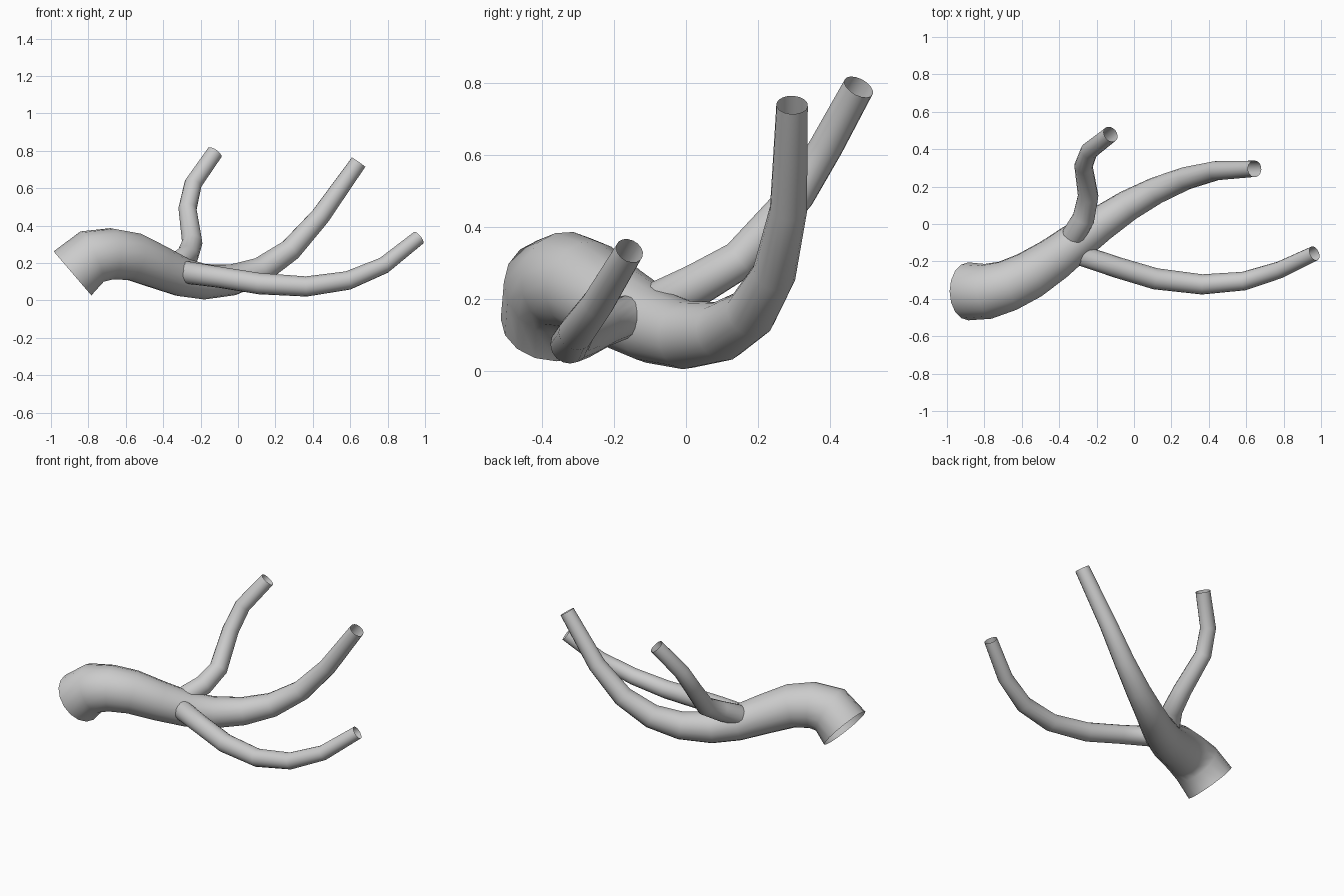
import bpy
import math

cube = bpy.data.objects.get("Cube")
if cube:
    bpy.data.objects.remove(cube, do_unlink=True)

# One plain grey for the whole branch
grey = bpy.data.materials.new("plain grey")
grey.use_nodes = True
colour = (0.6, 0.6, 0.6, 1.0)
grey.diffuse_color = colour
grey.node_tree.nodes["Principled BSDF"].inputs["Base Color"].default_value = colour


def tapered_tube(name, path):
    """Open-ended tube through (x, y, z, radius) points."""
    curve = bpy.data.curves.new(name, "CURVE")
    curve.dimensions = "3D"
    curve.bevel_depth = 1.0
    curve.bevel_resolution = 6
    curve.use_fill_caps = False
    spline = curve.splines.new("POLY")
    spline.points.add(len(path) - 1)
    spline.use_smooth = True
    for point, (x, y, z, radius) in zip(spline.points, path):
        point.co = (x, y, z, 1)
        point.radius = radius
    tube = bpy.data.objects.new(name, curve)
    bpy.context.collection.objects.link(tube)
    curve.materials.append(grey)
    bpy.ops.object.select_all(action="DESELECT")
    tube.select_set(True)
    bpy.context.view_layer.objects.active = tube
    bpy.ops.object.convert(target="MESH")
    bpy.ops.object.shade_smooth_by_angle(angle=math.radians(60))


# Thick limb that thins into the longest branch
tapered_tube("main_limb", [
    (-0.885, -0.36, 0.145, 0.155), (-0.78, -0.36, 0.235, 0.148),
    (-0.675, -0.33, 0.25, 0.138), (-0.56, -0.275, 0.235, 0.13),
    (-0.43, -0.19, 0.18, 0.118), (-0.30, -0.09, 0.125, 0.105),
    (-0.18, 0.0, 0.10, 0.095), (-0.03, 0.10, 0.11, 0.083),
    (0.12, 0.18, 0.16, 0.072), (0.28, 0.245, 0.27, 0.061),
    (0.44, 0.285, 0.45, 0.052), (0.645, 0.295, 0.74, 0.044),
])

# Low side branch sweeping to the front
tapered_tube("front_branch", [
    (-0.31, -0.10, 0.14, 0.06), (-0.275, -0.17, 0.15, 0.06),
    (-0.09, -0.232, 0.123, 0.056), (0.115, -0.293, 0.09, 0.057),
    (0.365, -0.323, 0.075, 0.054), (0.588, -0.305, 0.107, 0.05),
    (0.78, -0.245, 0.188, 0.045), (0.965, -0.157, 0.335, 0.04),
])

# Upright side branch at the back
tapered_tube("back_branch", [
    (-0.345, -0.10, 0.15, 0.06), (-0.32, -0.055, 0.2, 0.062),
    (-0.27, 0.03, 0.24, 0.06), (-0.245, 0.15, 0.31, 0.055),
    (-0.27, 0.31, 0.49, 0.049), (-0.24, 0.39, 0.625, 0.047),
    (-0.125, 0.48, 0.79, 0.044),
])
